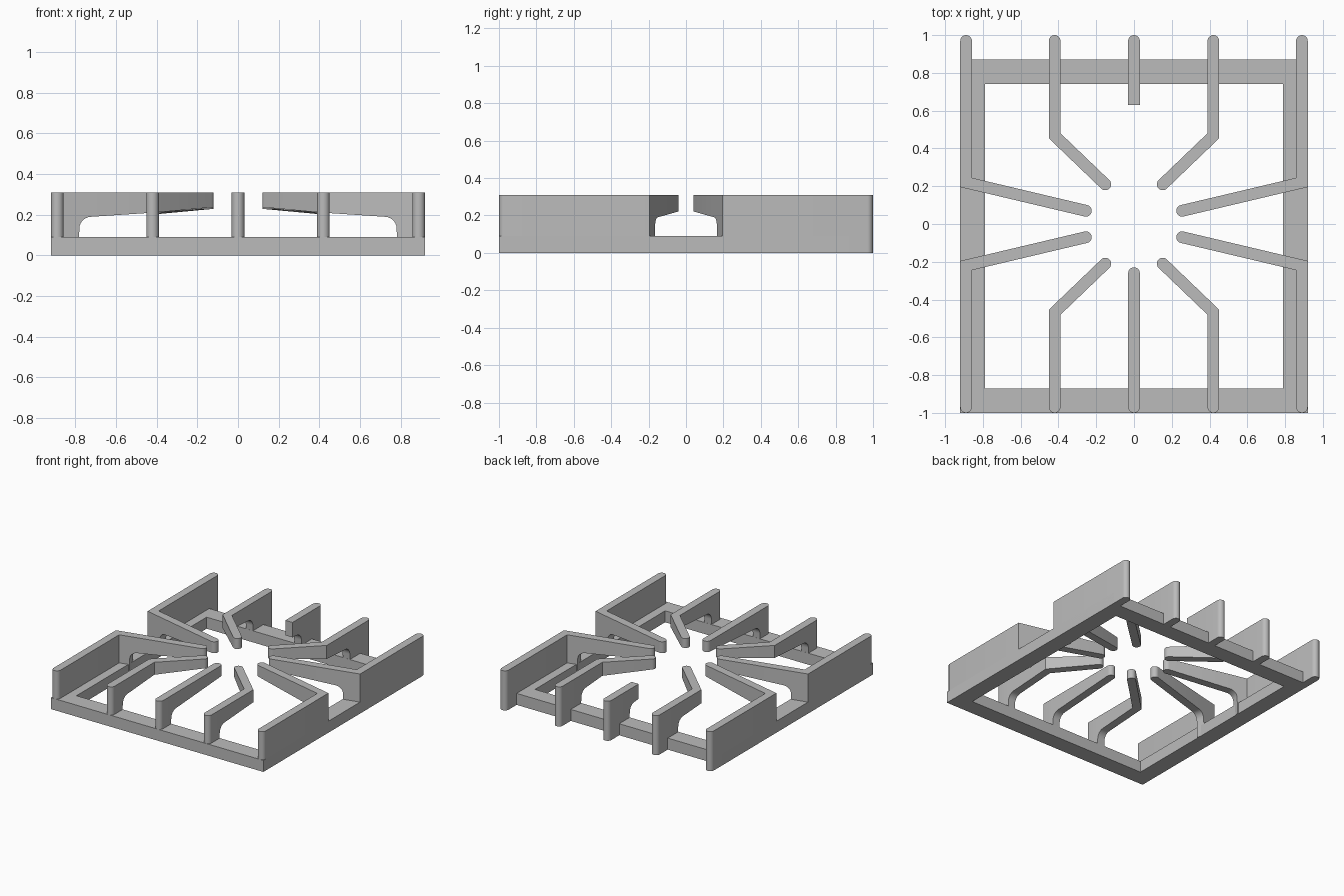
import bpy, bmesh, math
from mathutils import Vector

R = 0.031          # half width of every bar
TOP = 0.31         # top of the bars
RAIL = 0.09        # top of the base frame
ARCH = 0.06        # radius of the arch under each finger
END = 1 - R        # centre of the rounded outer ends

if "Cube" in bpy.data.objects:
    bpy.data.objects.remove(bpy.data.objects["Cube"], do_unlink=True)

grey = bpy.data.materials.new("cast_grey")
grey.use_nodes = True
color = (0.5, 0.5, 0.5, 1)
grey.diffuse_color = color
for node in grey.node_tree.nodes:
    if node.type == 'BSDF_PRINCIPLED':
        node.inputs["Base Color"].default_value = color


def finish(bm, name):
    bmesh.ops.recalc_face_normals(bm, faces=bm.faces)
    mesh = bpy.data.meshes.new(name)
    bm.to_mesh(mesh)
    bm.free()
    mesh.materials.append(grey)
    obj = bpy.data.objects.new(name, mesh)
    bpy.context.collection.objects.link(obj)
    return obj


def bar(name, path, leg, foot=0.0, round_tip=True):
    """Upright bar along a path: a leg of given length, then an arched, rising underside."""
    path = [Vector(p) for p in path]
    dirs = [(b - a).normalized() for a, b in zip(path, path[1:])]
    starts = [0.0]
    for a, b in zip(path, path[1:]):
        starts.append(starts[-1] + (b - a).length)
    length = starts[-1]

    # Stations as (distance, half width, underside height)
    def rise(s):
        return foot if s < leg else 0.19 + 0.065 * (s - leg - ARCH)

    quarter = [math.radians(15 * k) for k in range(7)]
    stations = [(-R * math.cos(a), max(R * math.sin(a), 0.0005), foot) for a in quarter]
    stations.append((leg - 0.002, R, foot))
    stations += [(leg + ARCH * (1 - math.cos(a)), R, 0.13 + ARCH * math.sin(a)) for a in quarter]
    stations += [(s, R, rise(s)) for s in starts[1:-1]]
    if round_tip:
        stations += [(length + R * math.sin(a), max(R * math.cos(a), 0.0005), rise(length))
                     for a in quarter]
    else:
        stations.append((length, R, rise(length)))
    stations.sort()

    bm = bmesh.new()
    rings = []
    for s, w, low in stations:
        i = max([k for k in range(len(dirs)) if starts[k] <= s], default=0)
        centre = path[i] + dirs[i] * (s - starts[i])
        side = Vector((-dirs[i].y, dirs[i].x))
        if i > 0 and abs(s - starts[i]) < 1e-6:      # mitre at a bend
            before = Vector((-dirs[i - 1].y, dirs[i - 1].x))
            side = (side + before) / (1 + side.dot(before))
        left, right = centre + side * w, centre - side * w
        rings.append([bm.verts.new((p.x, p.y, z)) for p, z in
                      ((left, low), (right, low), (right, TOP), (left, TOP))])
    for a, b in zip(rings, rings[1:]):
        for k in range(4):
            n = (k + 1) % 4
            bm.faces.new((a[k], a[n], b[n], b[k]))
    bm.faces.new(rings[0])
    bm.faces.new(rings[-1])
    obj = finish(bm, name)
    bpy.ops.object.select_all(action='DESELECT')
    obj.select_set(True)
    bpy.context.view_layer.objects.active = obj
    bpy.ops.object.shade_smooth_by_angle(angle=math.radians(30))


# Base frame: a rectangular ring, set forward of the back bar ends
bm = bmesh.new()


def loop(x, front, back, z):
    return [bm.verts.new((px, py, z)) for px, py in
            ((-x, front), (x, front), (x, back), (-x, back))]


loops = [loop(0.92, -1, 0.87, 0), loop(0.92, -1, 0.87, RAIL),
         loop(0.79, -0.87, 0.74, RAIL), loop(0.79, -0.87, 0.74, 0)]
for a, b in zip(loops, loops[1:] + loops[:1]):
    for k in range(4):
        n = (k + 1) % 4
        bm.faces.new((a[k], a[n], b[n], b[k]))
finish(bm, "base_frame")

# Side walls with fingers, and bent fingers, mirrored to all four corners
for sx, side in ((1, "left"), (-1, "right")):
    for sy, end in ((1, "back"), (-1, "front")):
        wall_x = 0.92 - R
        bar(f"{end}_{side}_wall_finger",
            [(sx * wall_x, sy * END), (sx * wall_x, sy * 0.22), (sx * 0.255, sy * 0.07)],
            leg=0.853)
        bar(f"{end}_{side}_bent_finger",
            [(sx * 0.42, sy * END), (sx * 0.42, sy * 0.467), (sx * 0.152, sy * 0.21)],
            leg=END - (0.74 if sy > 0 else 0.87), foot=0.0 if sy > 0 else 0.05)

# Straight middle fingers: long at the front, short and square-ended at the back
bar("front_middle_finger", [(0, -END), (0, -0.26)], leg=END - 0.87, foot=0.05)
bar("back_middle_finger", [(0, END), (0, 0.63)], leg=END - 0.74, round_tip=False)
